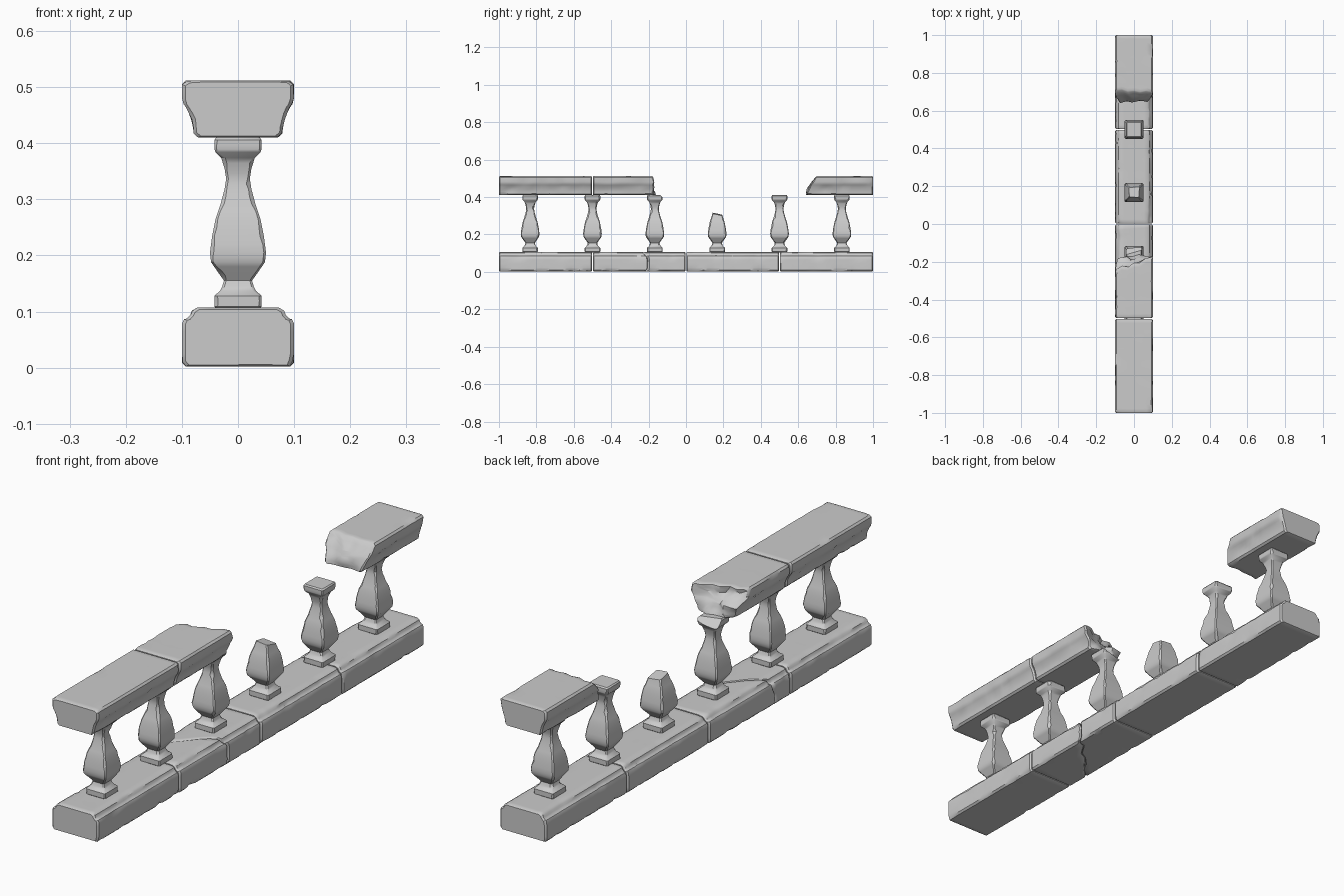
import bpy, bmesh, math
from mathutils import Vector, noise

if "Cube" in bpy.data.objects:
    bpy.data.objects.remove(bpy.data.objects["Cube"])


def make_object(name, bm):
    bmesh.ops.recalc_face_normals(bm, faces=bm.faces)
    mesh = bpy.data.meshes.new(name)
    bm.to_mesh(mesh)
    bm.free()
    obj = bpy.data.objects.new(name, mesh)
    bpy.context.collection.objects.link(obj)
    bpy.ops.object.select_all(action='DESELECT')
    obj.select_set(True)
    bpy.context.view_layer.objects.active = obj
    bpy.ops.object.shade_smooth_by_angle(angle=math.radians(35))
    return obj


def skin(bm, rings):
    """Join rings of points with quads and close both ends."""
    loops = [[bm.verts.new(p) for p in ring] for ring in rings]
    n = len(loops[0])
    for a, b in zip(loops, loops[1:]):
        for i in range(n):
            bm.faces.new((a[i], a[(i + 1) % n], b[(i + 1) % n], b[i]))
    bm.faces.new(loops[0])
    bm.faces.new(loops[-1])


def section(half):
    """Mirror a half profile, chamfer its corners and split long edges."""
    pts = [Vector(p) for p in half] + [Vector((-x, z)) for x, z in reversed(half)]
    out = []
    for i, p in enumerate(pts):
        a, b = pts[i - 1], pts[(i + 1) % len(pts)]
        for q in (a, b):
            d = q - p
            out.append((p + d.normalized() * min(0.007, d.length * 0.3), 1.0))
        d = b - p
        if d.length > 0.05:
            k = 5 if d.length > 0.12 else 3
            out += [(p + d * j / (k + 1), 0.15) for j in range(1, k + 1)]
    return out


def stone(name, half, start, end):
    """Worn block along y; start and end give the end surface at (x, z)."""
    sec = section(half)
    zc = (half[0][1] + half[-1][1]) / 2
    n = max(6, int((end(0, zc) - start(0, zc)) / 0.022))
    caps = [0.2, 0.45, 0.7, 0.94]
    rings = [(0, s, 0) for s in caps]
    rings += [(i / n, 1, 0.006 * ((i == 0) - (i == n))) for i in range(n + 1)]
    rings += [(1, s, 0) for s in reversed(caps)]
    out = []
    for t, s, inset in rings:
        ring = []
        for p, weight in sec:
            x, z = p.x * s, zc + (p.y - zc) * s
            y0, y1 = start(x, z), end(x, z)
            co = Vector((x, y0 + (y1 - y0) * t + inset, z))
            # chipped edges
            chip = max(0, noise.noise(co * 22) - 0.05) * 0.09 * weight
            if s > 0.9:
                co.x *= 1 - chip
                co.z = zc + (co.z - zc) * (1 - chip)
            ring.append(co)
        out.append(ring)
    bm = bmesh.new()
    skin(bm, out)
    return make_object(name, bm)


def flat(y):
    return lambda x, z: y


def rough(x, z, amount=0.012):
    return amount * noise.noise(Vector((x * 25, z * 25, 3.7)))


def clamp(v):
    return max(0, min(1, v))


# Base course: four blocks, the second split by a diagonal crack
BASE = [(0.1, 0.002), (0.1, 0.085), (0.087, 0.089), (0.080, 0.107)]


def crack(x, z):
    return -0.30 + x + rough(x, z, 0.03)


G = 0.002
stone("base_block_1", BASE, flat(-1), flat(-0.5 - G))
stone("base_block_2a", BASE, flat(-0.5 + G), lambda x, z: crack(x, z) - 0.001)
stone("base_block_2b", BASE, lambda x, z: crack(x, z) + 0.001, flat(-G))
stone("base_block_3", BASE, flat(G), flat(0.5 - G))
stone("base_block_4", BASE, flat(0.5 + G), flat(1))

# Handrail: one whole block and two broken ones
RAIL = [(0.078, 0.41), (0.081, 0.435), (0.090, 0.460), (0.1, 0.474), (0.1, 0.512)]


def left_break(x, z):
    ledge = clamp((z - 0.455) / 0.03) * clamp((0.1 - x) / 0.2)
    return -0.178 - 0.065 * ledge + rough(x, z, 0.02)


def right_break(x, z):
    return 0.645 + 0.055 * clamp((z - 0.42) / 0.09) ** 1.5 - 0.06 * x * (z - 0.41) / 0.1 + rough(x, z)


stone("rail_block_1", RAIL, flat(-1), flat(-0.5 - G))
stone("rail_block_2_broken", RAIL, flat(-0.5 + G), left_break)
stone("rail_block_3_broken", RAIL, right_break, flat(1))

# Square balusters: (half width, height)
PROFILE = [(0.037, 0.104), (0.042, 0.109), (0.042, 0.128), (0.032, 0.137), (0.028, 0.145),
           (0.025, 0.155), (0.037, 0.172), (0.048, 0.188), (0.050, 0.205), (0.046, 0.235),
           (0.040, 0.265), (0.031, 0.292), (0.024, 0.318), (0.021, 0.337), (0.024, 0.355),
           (0.030, 0.374), (0.040, 0.384), (0.042, 0.389), (0.042, 0.406), (0.038, 0.411)]


def baluster(name, y, cut=None):
    rings = []
    for (r0, z0), (r1, z1) in zip(PROFILE, PROFILE[1:] + PROFILE[-1:]):
        for t in ((0, 0.5) if z1 - z0 > 0.012 else (0,)):
            r, z = r0 + (r1 - r0) * t, z0 + (z1 - z0) * t
            ring = []
            for k in range(4):
                a = k * math.pi / 2
                # chamfered corner, worn unevenly
                c = 0.004 + 0.010 * max(0, noise.noise(Vector((k * 9, y * 31, z * 45))))
                for u, v in ((r, r - c), (r - c, r)):
                    ring.append((u * math.cos(a) - v * math.sin(a),
                                 y + u * math.sin(a) + v * math.cos(a), z))
            rings.append(ring)
    bm = bmesh.new()
    skin(bm, rings)
    if cut:
        # broken top
        res = bmesh.ops.bisect_plane(bm, geom=bm.verts[:] + bm.edges[:] + bm.faces[:],
                                     plane_co=cut[0], plane_no=cut[1], clear_outer=True)
        edges = [e for e in res["geom_cut"] if isinstance(e, bmesh.types.BMEdge)]
        bmesh.ops.holes_fill(bm, edges=edges)
    make_object(name, bm)


CUTS = {2: ((0, -0.145, 0.406), (-0.2, 0.7, 0.7)),
        3: ((0, 0.167, 0.309), (0.1, 0.22, 1))}
for i in range(6):
    baluster(f"baluster_{i + 1}", (i - 2.5) / 3, CUTS.get(i))
